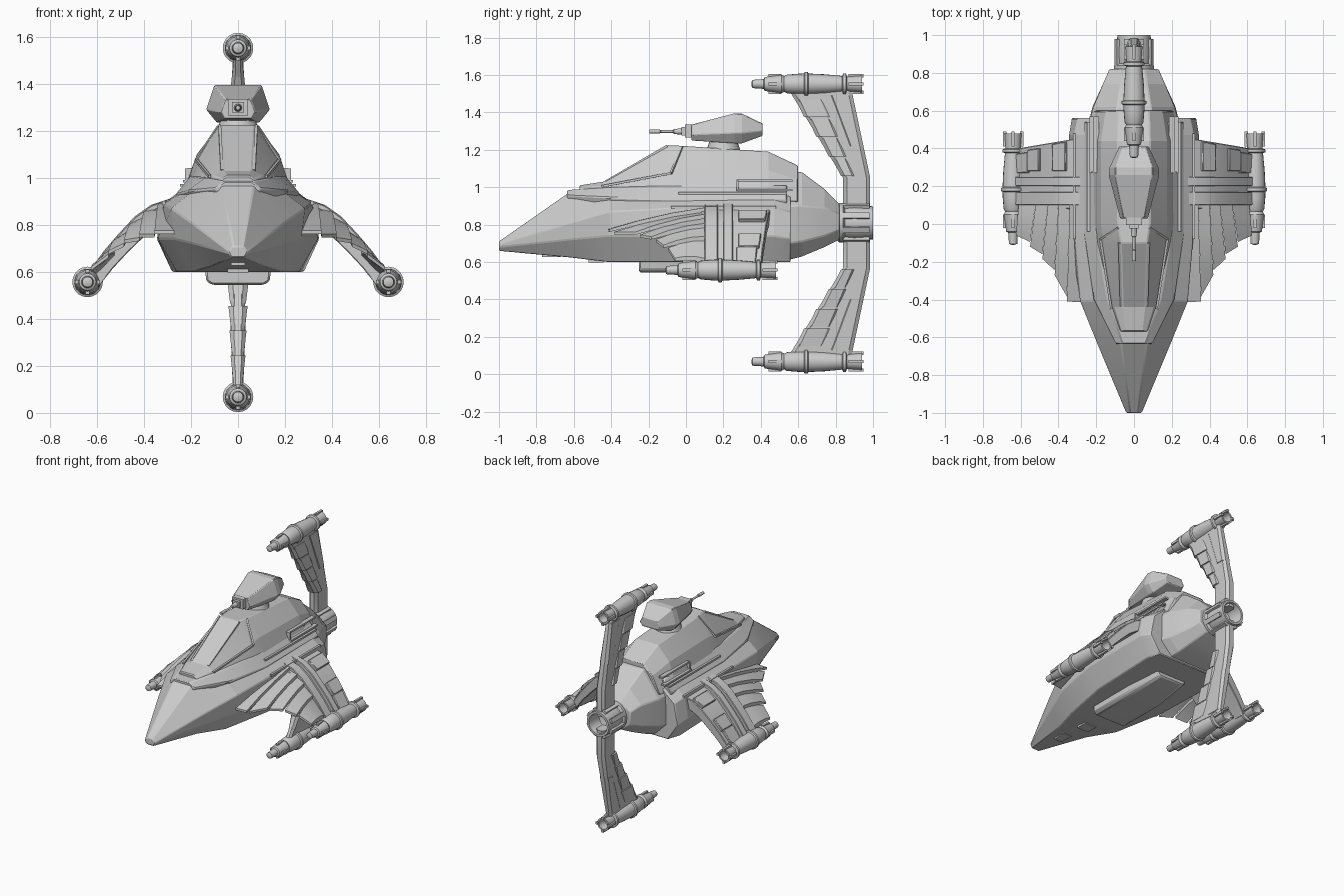
import bpy, bmesh
from math import sin, cos, pi, radians
from mathutils import Vector, Matrix

if "Cube" in bpy.data.objects:
    bpy.data.objects.remove(bpy.data.objects["Cube"])


def finish(name, bm, mirror=False, bevel=0, angle=25):
    bmesh.ops.recalc_face_normals(bm, faces=bm.faces)
    me = bpy.data.meshes.new(name)
    bm.to_mesh(me)
    bm.free()
    ob = bpy.data.objects.new(name, me)
    bpy.context.collection.objects.link(ob)
    bpy.ops.object.select_all(action='DESELECT')
    ob.select_set(True)
    bpy.context.view_layer.objects.active = ob
    bpy.ops.object.shade_smooth_by_angle(angle=radians(angle))
    if bevel:
        m = ob.modifiers.new("bevel", 'BEVEL')
        m.width, m.segments, m.angle_limit = bevel, 1, radians(25)
    if mirror:
        m = ob.modifiers.new("mirror", 'MIRROR')
        m.use_mirror_merge = False
    return ob


def add_rings(bm, rings, caps=True, closed=False):
    vs = [[bm.verts.new(p) for p in r] for r in rings]
    n = len(vs[0])
    pairs = list(zip(vs, vs[1:])) + ([(vs[-1], vs[0])] if closed else [])
    for a, b in pairs:
        for i in range(n):
            bm.faces.new((a[i], a[(i + 1) % n], b[(i + 1) % n], b[i]))
    if caps and not closed:
        bm.faces.new(vs[0])
        bm.faces.new(vs[-1])


def loft(name, secs, bevel=0.006):
    """Sections (y, right-half outline from bottom to top), mirrored across x."""
    bm = bmesh.new()
    add_rings(bm, [[(x, y, z) for x, z in h] + [(-x, y, z) for x, z in reversed(h)] for y, h in secs])
    return finish(name, bm, bevel=bevel, angle=12)


def add_box(bm, c, s, rot=None):
    m = Matrix.Translation(c) @ (rot or Matrix()) @ Matrix.Diagonal((*s, 1))
    bmesh.ops.create_cube(bm, size=1, matrix=m)


def add_lathe(bm, prof, x, z, dy=0, n=20, closed=False):
    add_rings(bm, [[(x + r * cos(2 * pi * i / n), y + dy, z + r * sin(2 * pi * i / n)) for i in range(n)]
                   for y, r in prof], closed=closed)


# Lower hull with pointed nose
loft("lower_hull", [
    (-1.0, [(.03, .66), (.04, .68), (.042, .69), (.02, .71)]),
    (-.62, [(.11, .625), (.19, .72), (.20, .81), (.07, .975)]),
    (-.41, [(.19, .60), (.27, .74), (.285, .87), (.13, .99)]),
    (-.05, [(.26, .60), (.34, .74), (.315, .89), (.20, .97)]),
    (.47, [(.28, .60), (.345, .74), (.32, .89), (.21, .97)]),
    (.56, [(.25, .60), (.33, .72), (.30, .87), (.21, .95)])])

# Raised collar around the cockpit
loft("cockpit_collar", [
    (-.635, [(.08, .93), (.10, .955), (.06, .985)]),
    (-.40, [(.20, .90), (.215, .945), (.14, 1.0)]),
    (-.05, [(.25, .89), (.265, .93), (.20, 1.01)]),
    (.54, [(.25, .89), (.265, .93), (.20, 1.01)])])

# Upper body with sloping windshield
loft("upper_body", [
    (-.57, [(.09, .93), (.07, .995), (.045, 1.01)]),
    (-.44, [(.15, .93), (.11, 1.01), (.06, 1.03)]),
    (-.10, [(.22, .93), (.165, 1.08), (.07, 1.225)]),
    (0, [(.235, .92), (.175, 1.10), (.085, 1.22)]),
    (.44, [(.24, .92), (.175, 1.09), (.085, 1.19)]),
    (.60, [(.21, .92), (.15, 1.04), (.08, 1.115)])])

# Windshield frame bars and centre pane
bm = bmesh.new()
for a, b in (((.068, -.43, 1.03), (.078, -.10, 1.222)), ((.12, -.45, 1.005), (.178, -.08, 1.075)),
             ((.178, -.08, 1.075), (.083, -.02, 1.218))):
    a, b = Vector(a), Vector(b)
    add_box(bm, (a + b) / 2, (.012, .012, (b - a).length), (b - a).to_track_quat('Z', 'Y').to_matrix().to_4x4())
finish("windshield_frame", bm, mirror=True)

# Side vents and long hull trim strips
bm = bmesh.new()
for z, x in ((1.035, .20), (.985, .22)):
    add_box(bm, (x, .42, z), (.03, .30, .012))
add_box(bm, (.21, .275, 1.01), (.03, .012, .06))
add_box(bm, (.316, .2, .893), (.014, .56, .016))
add_box(bm, (.24, .25, .968), (.015, .58, .012))
finish("side_vents", bm, mirror=True)

# Tail cone
loft("tail_cone", [
    (.54, [(.15, .61), (.24, .70), (.235, .90), (.10, 1.09)]),
    (.62, [(.14, .63), (.22, .71), (.215, .90), (.09, 1.08)]),
    (.74, [(.10, .68), (.165, .74), (.165, .89), (.07, .99)]),
    (.82, [(.07, .72), (.13, .77), (.13, .86), (.06, .91)])])

# Main engine nozzle with ribs
bm = bmesh.new()
add_lathe(bm, [(.80, .085), (.82, .105), (.84, .105), (.85, .09), (.90, .095), (1.0, .088),
               (1.0, .072), (.90, .06), (.88, .001)], 0, .81, n=24)
for i in range(8):
    t = pi / 8 + i * pi / 4
    add_box(bm, (.095 * cos(t), .91, .81 + .095 * sin(t)), (.02, .14, .03), Matrix.Rotation(-t, 4, 'Y'))
finish("main_engine", bm)


# Upper and lower tail fins, symmetric about the engine axis
def fin_ring(z, a, b, t, flip):
    k = max(0, (z - 1.05) / .47)
    y0, y1 = .84 - .29 * k, .985 - .10 * k
    f, r = y0 + (y1 - y0) * a, y0 + (y1 - y0) * b
    t *= 1 - .45 * k
    zz = 1.62 - z if flip else z
    e = min(.02, (r - f) / 4)
    return [(-t, f + e, zz), (-t * .5, f, zz), (t * .5, f, zz), (t, f + e, zz),
            (t, r - e, zz), (t * .5, r, zz), (-t * .5, r, zz), (-t, r - e, zz)]


for flip, name in ((False, "upper"), (True, "lower")):
    bm = bmesh.new()
    add_rings(bm, [fin_ring(z, 0, 1, .034, flip) for z in (.86, 1.05, 1.52)])
    finish(name + "_tail_fin", bm)
    bm = bmesh.new()
    for i in range(4):
        z = 1.06 + i * .105
        add_rings(bm, [fin_ring(z, -.03, .5, .046, flip), fin_ring(z + .095, .02, .5, .037, flip)])
    add_rings(bm, [fin_ring(z, .6, 1.0, .04, flip) for z in (1.22, 1.49)])
    finish(name + "_fin_panels", bm)


# Weapon pods on the wing tips and fin tips
POD = [(.35, .008), (.355, .022), (.415, .026), (.42, .036), (.44, .04), (.51, .05), (.525, .042),
       (.54, .05), (.60, .055), (.63, .056), (.635, .065), (.65, .065), (.655, .056), (.74, .052),
       (.835, .043), (.84, .056), (.855, .056), (.86, .04), (.94, .046), (.94, .034), (.88, .03), (.875, .001)]


def pod(name, x, z, dy, mirror=False):
    bm = bmesh.new()
    add_lathe(bm, POD, x, z, dy)
    for i in range(4):
        t = i * pi / 2
        for y, r, l in ((.91, .045, .08), (.475, .044, .07)):
            add_box(bm, (x + r * cos(t), y + dy, z + r * sin(t)), (.018, l, .016), Matrix.Rotation(-t, 4, 'Y'))
    finish(name, bm, mirror)


pod("upper_fin_pod", 0, 1.552, 0)
pod("lower_fin_pod", 0, .068, 0)
pod("wing_pod", .64, .557, -.46, True)

# Curved wing arm: span stations (x, z, lower offset)
SPAN = [(.27, .905), (.36, .875), (.43, .825), (.50, .75), (.56, .68), (.625, .59)]


def arm(name, y0, y1, lift, depth, s=0, e=6):
    bm = bmesh.new()
    rings = []
    for x, z in SPAN[s:e]:
        k = (x - .27) / .355
        r, zz = y1 - .06 * k * (y1 > .4), z + lift
        d = depth * (1 - .3 * k)
        rings.append([(x + lift, y0, zz), (x + lift, r, zz), (x - d * .5, r, zz - d), (x - d * .5, y0, zz - d)])
    add_rings(bm, rings)
    finish(name, bm, mirror=True, bevel=.004)


arm("wing_arm", .08, .46, -.008, .075)
arm("wing_front_spar", .10, .17, .008, .03)
arm("wing_middle_spar", .20, .25, .010, .03)
arm("wing_inner_panel", .28, .45, .006, .03, 1, 3)
arm("wing_outer_panel", .28, .44, .006, .03, 3, 5)
arm("wing_tip_panel", .27, .43, .003, .03, 4, 6)

# Pleated forward wing: each pleat spans two fan lines (rear x,z / front x,y,z)
FAN = [(.28, .90, .27, -.415, .78), (.34, .875, .355, -.41, .765), (.40, .84, .42, -.27, .75),
       (.455, .79, .485, -.185, .725), (.52, .72, .55, -.12, .68), (.61, .60, .625, -.06, .61)]
bm = bmesh.new()
for i, (a, b) in enumerate(zip(FAN, FAN[1:])):
    rings = []
    for t in (0, .35, .7, 1):
        sec = []
        for f, up in ((a, -.006), (b, .018)):
            y1 = f[3] + (.025 if f is a and i > 0 else 0)
            z = f[1] + (f[4] - f[1]) * t + .05 * t * (1 - t) + up * (1 - .4 * t)
            sec.append((f[0] + (f[2] - f[0]) * t, .11 + (y1 - .11) * t, z))
        th = .045 - .03 * t
        rings.append(sec + [(x, y, z - th) for x, y, z in reversed(sec)])
    add_rings(bm, rings)
finish("wing_pleats", bm, mirror=True, angle=30)

# Gun turret on top
loft("turret", [
    (.03, [(.06, 1.25), (.075, 1.28), (.055, 1.335)]),
    (.26, [(.09, 1.235), (.135, 1.29), (.10, 1.395)]),
    (.30, [(.09, 1.235), (.13, 1.29), (.098, 1.393)]),
    (.41, [(.06, 1.275), (.08, 1.30), (.06, 1.34)])], bevel=.004)
bm = bmesh.new()
bmesh.ops.create_cone(bm, cap_ends=True, segments=24, radius1=.095, radius2=.075, depth=.06,
                      matrix=Matrix.Translation((0, .2, 1.215)))
finish("turret_ring", bm)
bm = bmesh.new()
add_box(bm, (0, .02, 1.30), (.085, .05, .07))
add_box(bm, (0, -.01, 1.30), (.05, .03, .045))
add_lathe(bm, [(-.195, .006), (-.195, .010), (-.14, .011), (-.135, .007), (-.07, .007),
               (-.065, .013), (-.01, .018)], 0, 1.298, n=12)
finish("turret_gun", bm)

# Belly bay under the hull
loft("belly_bay", [
    (-.25, [(.11, .545), (.135, .56), (.14, .61)]),
    (.10, [(.11, .545), (.135, .56), (.14, .61)]),
    (.38, [(.09, .57), (.11, .58), (.12, .61)])], bevel=.008)

# Chin sensor
bm = bmesh.new()
add_box(bm, (0, -.72, .642), (.06, .10, .03))
add_box(bm, (0, -.48, .612), (.09, .08, .03))
finish("chin_sensor", bm)
